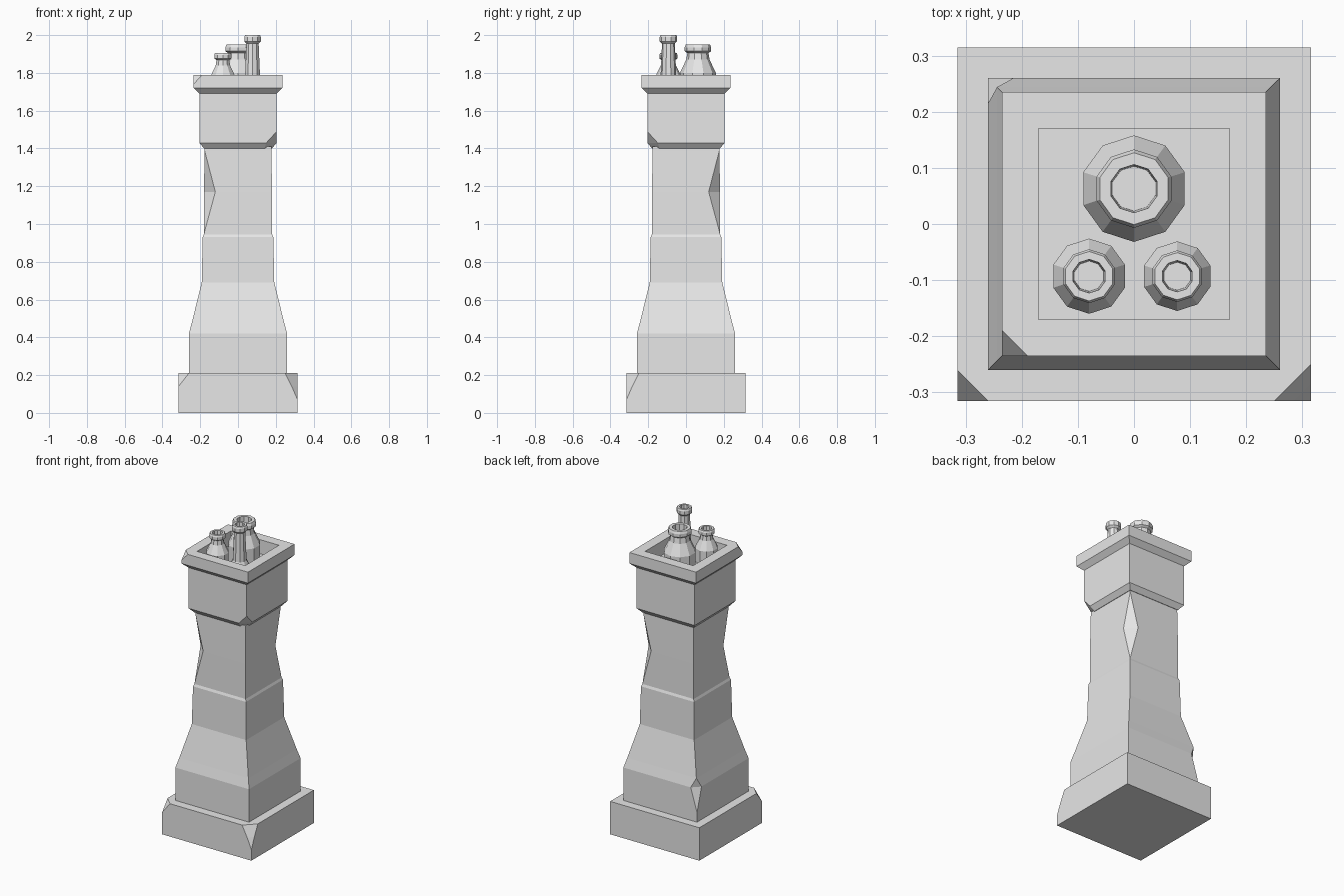
import bpy, bmesh
from math import sin, cos, tau

cube = bpy.data.objects.get("Cube")
if cube:
    bpy.data.objects.remove(cube, do_unlink=True)

stone = bpy.data.materials.new("stone_grey")
stone.use_nodes = True
grey = (0.8, 0.8, 0.8, 1)
stone.diffuse_color = grey
stone.node_tree.nodes["Principled BSDF"].inputs["Base Color"].default_value = grey

# Corner numbers, counter-clockwise from the front on the -x side
CORNERS = [(-1, -1), (1, -1), (1, 1), (-1, 1)]


def loft(name, rings):
    """Skin equal-length rings of points, close both ends."""
    bm = bmesh.new()
    loops = [[bm.verts.new(p) for p in ring] for ring in rings]
    n = len(loops[0])
    for low, high in zip(loops, loops[1:]):
        for i in range(n):
            j = (i + 1) % n
            bm.faces.new((low[i], low[j], high[j], high[i]))
    bm.faces.new(loops[0][::-1])
    bm.faces.new(loops[-1])
    bmesh.ops.remove_doubles(bm, verts=bm.verts, dist=0.0005)
    bmesh.ops.recalc_face_normals(bm, faces=bm.faces)
    mesh = bpy.data.meshes.new(name)
    bm.to_mesh(mesh)
    bm.free()
    mesh.materials.append(stone)
    obj = bpy.data.objects.new(name, mesh)
    bpy.context.collection.objects.link(obj)
    return obj


def square(z, half, chips=None):
    """Square ring; chips maps a corner number to the size broken off it."""
    ring = []
    for i, (sx, sy) in enumerate(CORNERS):
        inner = half - (chips or {}).get(i, 0)
        pair = [(sx * half, sy * inner, z), (sx * inner, sy * half, z)]
        ring += pair[::-1] if i % 2 else pair
    return ring


def block(name, *sections):
    return loft(name, [square(*s) for s in sections])


def pot(name, x, y, profile):
    sides = 10
    loft(name, [[(x + r * sin(-tau * k / sides), y + r * cos(tau * k / sides), z)
                 for k in range(sides)] for r, z in profile])


# Plinth with two broken front corners
block("plinth", (0, 0.315), (0.07, 0.315), (0.14, 0.315, {1: 0.03}),
      (0.21, 0.315, {0: 0.055, 1: 0.065}))

# Tapering shaft with a chipped foot and two notched upper corners
block("shaft", (0.2, 0.26), (0.27, 0.26), (0.42, 0.26, {3: 0.045}),
      (0.48, 0.244), (0.69, 0.192), (0.93, 0.187), (0.945, 0.181),
      (1.17, 0.18, {0: 0.06, 2: 0.06}), (1.39, 0.177), (1.41, 0.177))

# Wide collar, bevelled underneath, one lower corner broken
block("collar", (1.4, 0.18, {1: 0.04}), (1.43, 0.205, {1: 0.055}),
      (1.49, 0.205), (1.7, 0.205))

# Cap slab with a sunken tray for the pots
block("cap", (1.69, 0.205), (1.72, 0.235), (1.74, 0.235),
      (1.79, 0.235, {0: 0.045}), (1.79, 0.17), (1.7, 0.17))

# Three hollow chimney pots
pot("large_pot", 0, 0.063, [
    (0.095, 1.69), (0.095, 1.8), (0.062, 1.87), (0.056, 1.905), (0.07, 1.915),
    (0.07, 1.935), (0.064, 1.95), (0.043, 1.95), (0.04, 1.87)])
pot("short_pot", -0.08, -0.093, [
    (0.067, 1.69), (0.067, 1.785), (0.04, 1.84), (0.036, 1.868), (0.048, 1.876),
    (0.048, 1.895), (0.044, 1.905), (0.03, 1.905), (0.027, 1.85)])
pot("tall_pot", 0.077, -0.093, [
    (0.062, 1.69), (0.062, 1.73), (0.042, 1.775), (0.034, 1.955), (0.046, 1.967),
    (0.046, 1.99), (0.042, 2.0), (0.028, 2.0), (0.025, 1.94)])
